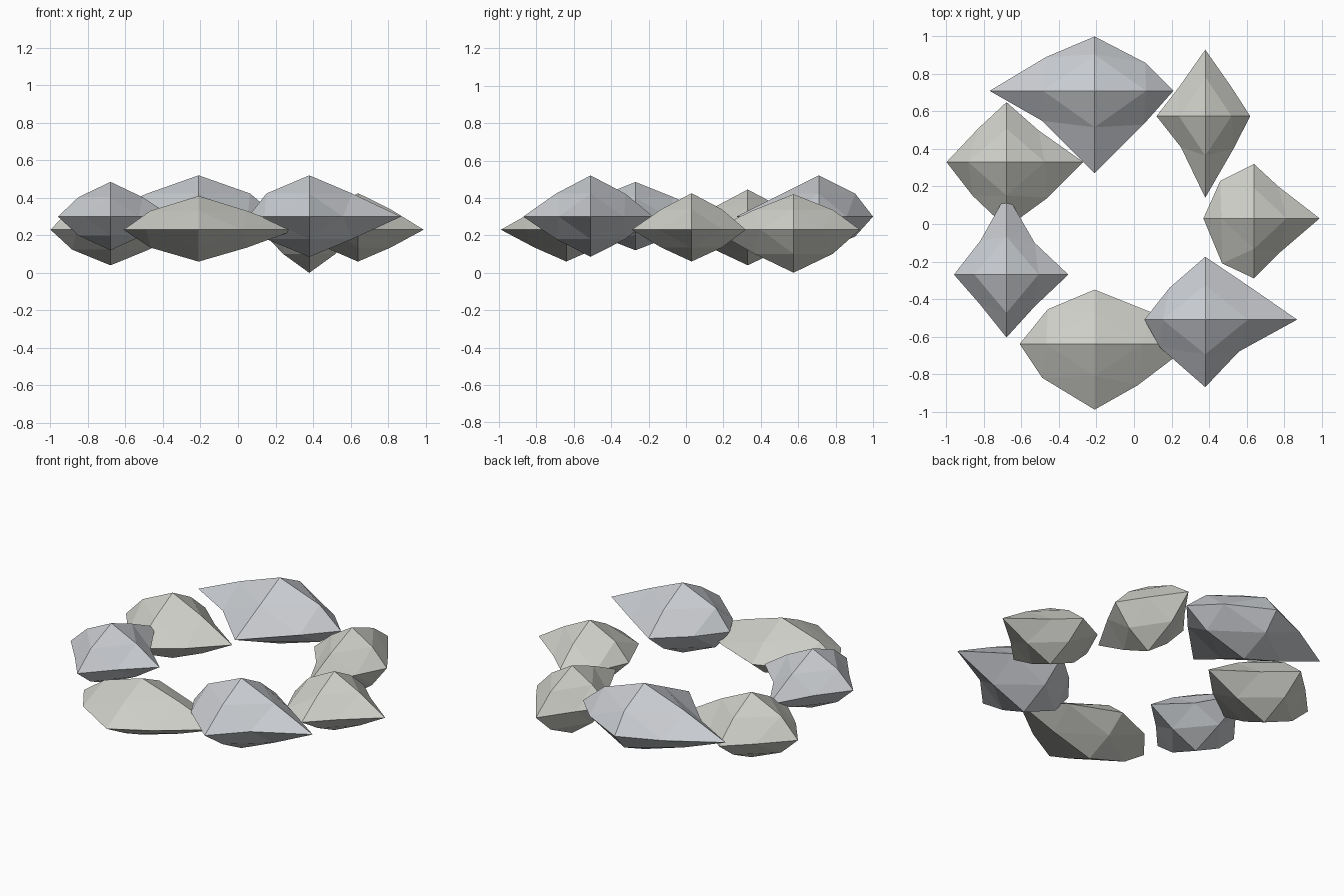
import bpy
import bmesh
from itertools import product

if "Cube" in bpy.data.objects:
    bpy.data.objects.remove(bpy.data.objects["Cube"])

MID = 0.56  # how far the upper and lower edge midpoints sit from the centre


def material(name, colour):
    m = bpy.data.materials.new(name)
    m.diffuse_color = colour
    m.use_nodes = True
    m.node_tree.nodes["Principled BSDF"].inputs["Base Color"].default_value = m.diffuse_color
    return m


cool = material("cool_grey", (0.58, 0.60, 0.63, 1))
warm = material("warm_grey", (0.62, 0.62, 0.58, 1))


def stone(name, mat, centre, xr, yr, zr, diagonals):
    """Uneven octahedron split once: six tips, four waist corners, eight edge midpoints."""
    cx, cy, cz = centre
    tips = {(-1, 0, 0): (xr[0], cy, cz), (1, 0, 0): (xr[1], cy, cz),
            (0, -1, 0): (cx, yr[0], cz), (0, 1, 0): (cx, yr[1], cz),
            (0, 0, -1): (cx, cy, zr[0]), (0, 0, 1): (cx, cy, zr[1])}
    # waist corners, counter-clockwise from +x +y
    for key, (x, y) in zip([(1, 1, 0), (-1, 1, 0), (-1, -1, 0), (1, -1, 0)], diagonals):
        tips[key] = (x, y, cz)
    # shoulders above and below the waist
    hx, hy = (xr[1] - xr[0]) / 2 * MID, (yr[1] - yr[0]) / 2 * MID
    for s, sz in product((-1, 1), (-1, 1)):
        z = cz + MID * (zr[(sz + 1) // 2] - cz)
        tips[(s, 0, sz)] = (cx + s * hx, cy, z)
        tips[(0, s, sz)] = (cx, cy + s * hy * 0.95, z)

    bm = bmesh.new()
    v = {k: bm.verts.new(p) for k, p in tips.items()}
    # four triangles in each octant
    for sx, sy, sz in product((-1, 1), repeat=3):
        a, b, c = (sx, 0, 0), (0, sy, 0), (0, 0, sz)
        ab, bc, ca = (sx, sy, 0), (0, sy, sz), (sx, 0, sz)
        for tri in ((a, ab, ca), (ab, b, bc), (ca, bc, c), (ab, bc, ca)):
            bm.faces.new([v[k] for k in tri])
    bmesh.ops.recalc_face_normals(bm, faces=bm.faces)
    me = bpy.data.meshes.new(name)
    bm.to_mesh(me)
    bm.free()
    me.materials.append(mat)
    bpy.context.collection.objects.link(bpy.data.objects.new(name, me))


# ring of seven stones
stone("stone_back", cool, (-.21, .71, .30), (-.77, .21), (.27, 1.0), (.11, .52),
      [(.06, .86), (-.47, .89), (-.49, .55), (.05, .53)])
stone("stone_back_right", warm, (.38, .575, .23), (.12, .62), (.14, .93), (.0, .42),
      [(.52, .73), (.24, .73), (.25, .41), (.53, .40)])
stone("stone_right", warm, (.64, .03, .23), (.37, .99), (-.29, .32), (.06, .425),
      [(.77, .20), (.46, .23), (.47, -.21), (.78, -.15)])
stone("stone_front_right", cool, (.38, -.51, .30), (.055, .87), (-.87, -.175), (.085, .52),
      [(.61, -.33), (.19, -.34), (.14, -.66), (.56, -.68)])
stone("stone_front", warm, (-.21, -.64, .23), (-.61, .31), (-.99, -.35), (.06, .41),
      [(.09, -.47), (-.46, -.455), (-.49, -.82), (.02, -.86)])
stone("stone_front_left", cool, (-.68, -.27, .30), (-.96, -.35), (-.605, .16), (.12, .485),
      [(-.53, -.10), (-.82, -.09), (-.82, -.43), (-.53, -.44)])
stone("stone_back_left", warm, (-.68, .33, .23), (-1.0, -.27), (-.02, .65), (.04, .445),
      [(-.51, .50), (-.83, .51), (-.86, .15), (-.46, .14)])
